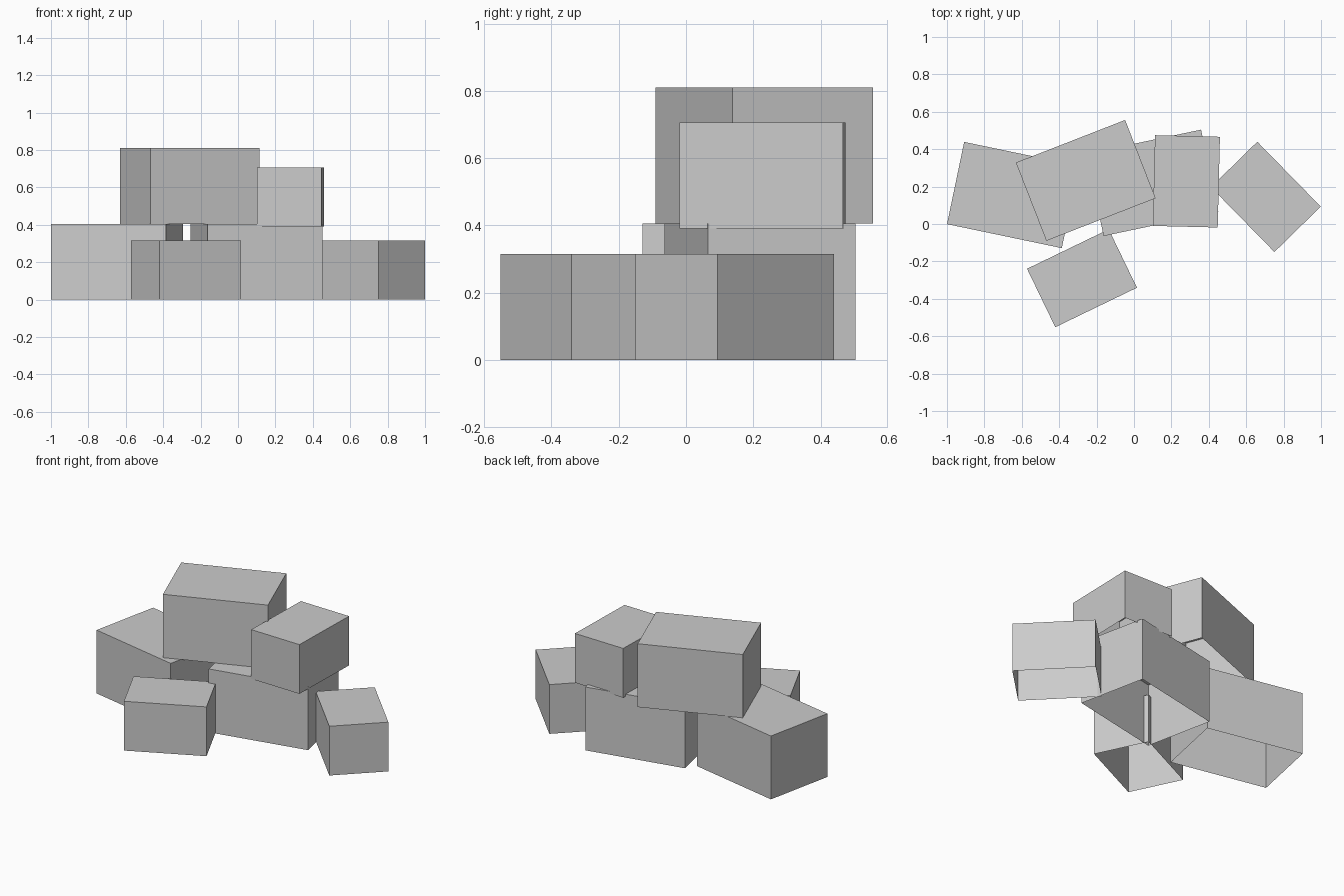
import bpy
import bmesh
from math import radians
from mathutils import Matrix

default_cube = bpy.data.objects.get("Cube")
if default_cube:
    bpy.data.objects.remove(default_cube, do_unlink=True)

# One plain grey for every box
grey = bpy.data.materials.new("plain_grey")
grey.use_nodes = True
colour = (0.6, 0.6, 0.6, 1)
grey.diffuse_color = colour
grey.node_tree.nodes["Principled BSDF"].inputs["Base Color"].default_value = colour

LARGE = (0.627, 0.449, 0.405)
SMALL = (0.485, 0.347, 0.315)


def open_box(name, size, x, y, base, angle):
    """Thin-walled box without a bottom, standing at height base and turned about z."""
    bm = bmesh.new()
    bmesh.ops.create_cube(bm, size=1)
    bm.normal_update()
    bottom = [f for f in bm.faces if f.normal.z < -0.5]
    bmesh.ops.delete(bm, geom=bottom, context='FACES_ONLY')
    bmesh.ops.transform(bm, matrix=Matrix.Diagonal((*size, 1)), verts=bm.verts)
    bmesh.ops.translate(bm, vec=(0, 0, size[2] / 2), verts=bm.verts)
    mesh = bpy.data.meshes.new(name)
    bm.to_mesh(mesh)
    bm.free()
    mesh.materials.append(grey)
    box = bpy.data.objects.new(name, mesh)
    box.location = (x, y, base)
    box.rotation_euler.z = radians(angle)
    bpy.context.collection.objects.link(box)


# Boxes on the ground
open_box("large_box_side", LARGE, -0.647, 0.155, 0, -11.8)
open_box("large_box_middle", LARGE, 0.098, 0.22, 0, 11.9)
open_box("small_box_front", SMALL, -0.278, -0.29, 0, 25.8)
open_box("small_box_end", SMALL, 0.705, 0.145, 0, -45.6)

# Boxes stacked on top
open_box("large_box_upper", LARGE, -0.258, 0.233, 0.405, 21.3)
open_box("small_box_upper", SMALL, 0.28, 0.228, 0.391, 88.6)
